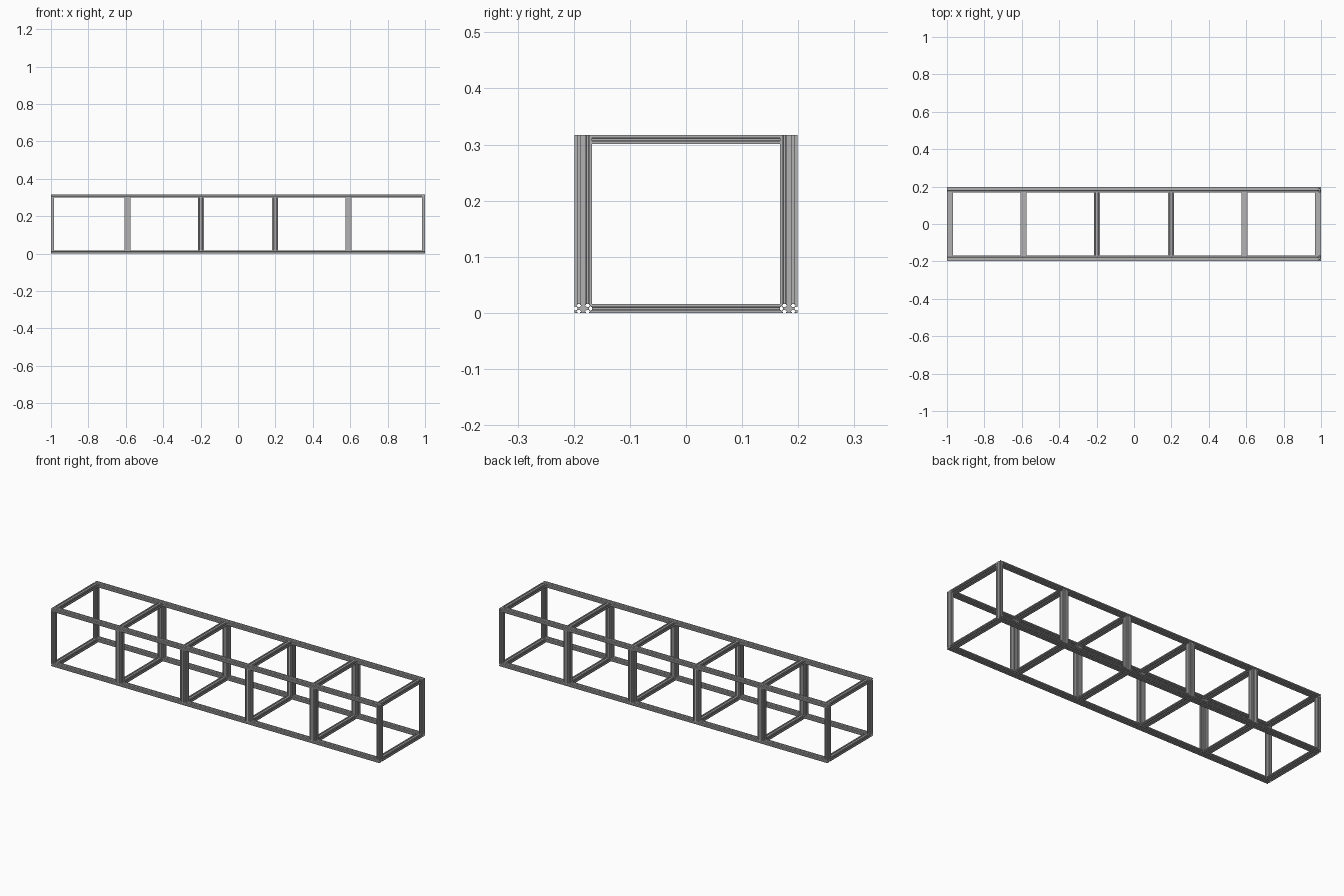
import bpy, bmesh
from mathutils import Vector, Matrix

if "Cube" in bpy.data.objects:
    bpy.data.objects.remove(bpy.data.objects["Cube"], do_unlink=True)

C = 0.0158             # side of one extrusion cell
W = 2 * C              # double-cell width
HX, HY, H = 1.0, 0.199, 0.317

metal = bpy.data.materials.new("aluminium_grey")
metal.use_nodes = True
grey = (0.45, 0.45, 0.45, 1)
metal.diffuse_color = grey
metal.node_tree.nodes["Principled BSDF"].inputs["Base Color"].default_value = grey

# One T-slot, as (offset along the face, depth below it)
HALF_SLOT = [(0.16, 0), (0.16, 0.12), (0.28, 0.12), (0.12, 0.34)]
SLOT = [(-a, d) for a, d in HALF_SLOT] + HALF_SLOT[::-1]


def slotted_outline(nu, nv):
    """Outline of an nu by nv cell slotted extrusion, counter-clockwise."""
    hu, hv = nu * C / 2, nv * C / 2
    sides = [((-hu, -hv), (1, 0), nu), ((hu, -hv), (0, 1), nv),
             ((hu, hv), (-1, 0), nu), ((-hu, hv), (0, -1), nv)]
    points = []
    for corner, direction, cells in sides:
        corner, along = Vector(corner), Vector(direction)
        inward = Vector((-along.y, along.x))
        points.append(corner)
        for i in range(cells):
            centre = corner + along * (i + 0.5) * C
            points += [centre + along * a * C + inward * d * C for a, d in SLOT]
    return points


def bar(name, axis, start, end, centre, cells):
    """Extrusion along an axis; centre and cells follow the next two axes."""
    a = "xyz".index(axis)
    u, v = (a + 1) % 3, (a + 2) % 3
    bm = bmesh.new()
    verts = []
    for p in slotted_outline(*cells):
        co = Vector((0, 0, 0))
        co[a], co[u], co[v] = start, centre[0] + p.x, centre[1] + p.y
        verts.append(bm.verts.new(co))
    face = bm.faces.new(verts)
    shift = Vector((0, 0, 0))
    shift[a] = end - start
    result = bmesh.ops.extrude_face_region(bm, geom=[face], use_keep_orig=True)
    moved = [g for g in result["geom"] if isinstance(g, bmesh.types.BMVert)]
    bmesh.ops.translate(bm, verts=moved, vec=shift)
    bmesh.ops.recalc_face_normals(bm, faces=bm.faces)
    mesh = bpy.data.meshes.new(name)
    bm.to_mesh(mesh)
    bm.free()
    mesh.materials.append(metal)
    obj = bpy.data.objects.new(name, mesh)
    bpy.context.collection.objects.link(obj)
    return obj


low, high = C / 2, H - C / 2
stations = [(-HX + C) + i * 2 * (HX - C) / 5 for i in range(6)]

for side, sy in (("front", -1), ("back", 1)):
    y = sy * (HY - C)
    # Long rails
    bar(side + "_bottom_rail", "x", -HX, HX, (y, low), (2, 1))
    bar(side + "_top_rail", "x", -HX, HX - C, (y, high), (2, 1))
    # End posts, one cell thick
    bar(side + "_right_end_post", "z", C, H - C, (-HX + C / 2, y), (1, 2))
    bar(side + "_left_end_post", "z", C, H, (HX - C / 2, y), (1, 2))
    # Inner posts
    for i, x in enumerate(stations[1:-1], 1):
        bar(f"{side}_inner_post_{i}", "z", C, H - C, (x, y), (2, 2))

# Cross bars between the rails
for i, x in enumerate(stations):
    for level, z in (("bottom", low), ("top", high)):
        bar(f"{level}_cross_bar_{i}", "y", -HY + W, HY - W, (z, x), (1, 2))
